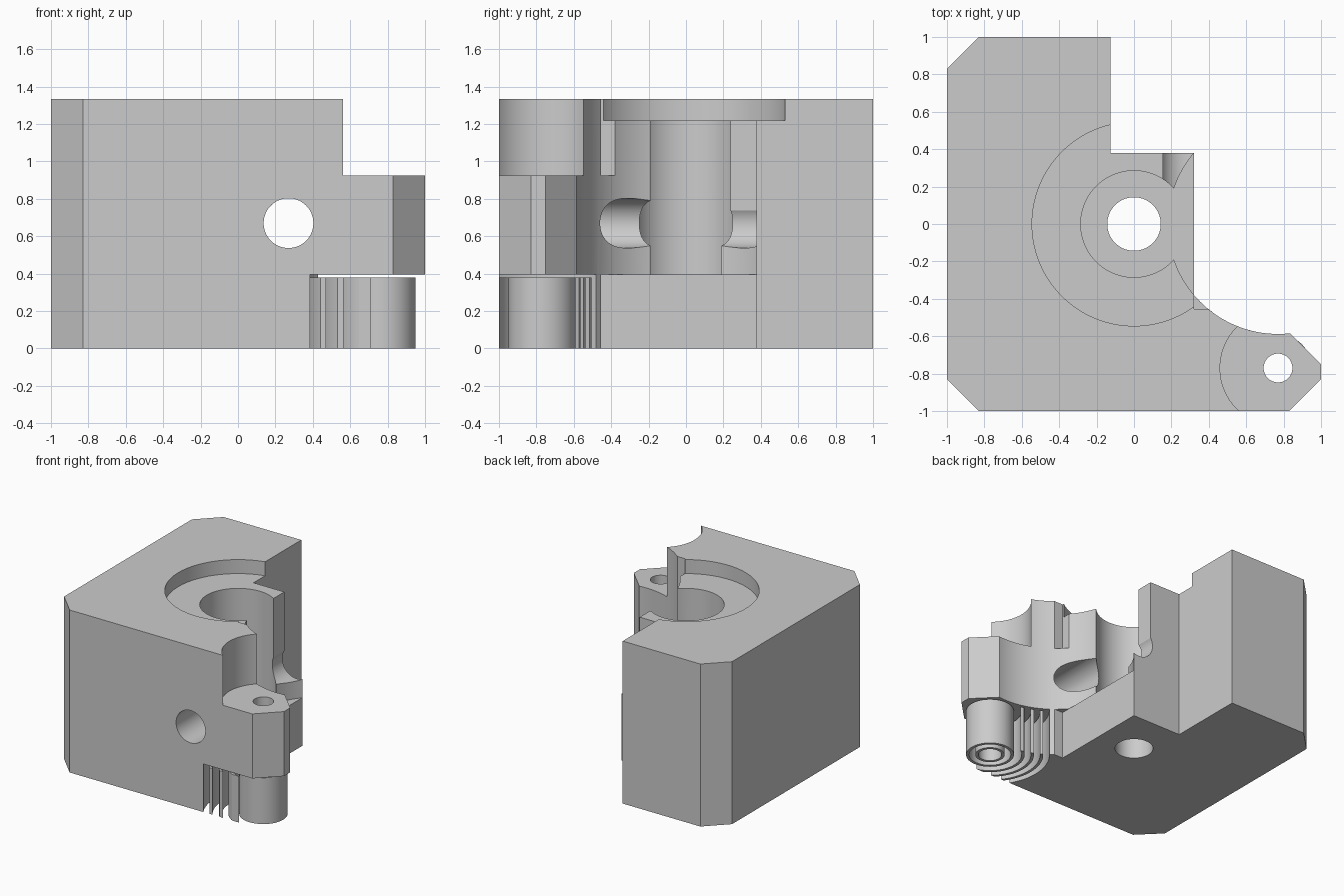
import bpy, bmesh
from math import sin, cos, pi, asin, radians
from mathutils import Matrix, Vector

cube = bpy.data.objects.get("Cube")
if cube:
    bpy.data.objects.remove(cube, do_unlink=True)

grey = bpy.data.materials.new("plain grey")
grey.use_nodes = True
GREY = (0.6, 0.6, 0.6, 1)
grey.diffuse_color = GREY
grey.node_tree.nodes["Principled BSDF"].inputs["Base Color"].default_value = GREY

HEIGHT, FLOOR, EAR_TOP = 1.335, 0.395, 0.925
OVER = HEIGHT + 0.2
SCREW = (0.77, -0.77)    # axis of the screw ear
ROLLER = (0.77, 0)       # axis of the roller clearance
ROLLER_R = 0.588


def finish(name, bm):
    bmesh.ops.recalc_face_normals(bm, faces=bm.faces)
    mesh = bpy.data.meshes.new(name)
    bm.to_mesh(mesh)
    bm.free()
    mesh.materials.append(grey)
    obj = bpy.data.objects.new(name, mesh)
    bpy.context.collection.objects.link(obj)
    return obj


def prism(name, outline, z0, z1):
    bm = bmesh.new()
    base = bm.faces.new([bm.verts.new((x, y, z0)) for x, y in outline])
    new = bmesh.ops.extrude_face_region(bm, geom=[base])["geom"]
    moved = [v for v in new if isinstance(v, bmesh.types.BMVert)]
    bmesh.ops.translate(bm, verts=moved, vec=(0, 0, z1 - z0))
    return finish(name, bm)


def cylinder(name, centre, r, z0, z1, sides=96):
    ring = [(centre[0] + r * cos(2 * pi * i / sides),
             centre[1] + r * sin(2 * pi * i / sides)) for i in range(sides)]
    return prism(name, ring, z0, z1)


def box(name, x0, x1, y0, y1, z0, z1):
    return prism(name, [(x0, y0), (x1, y0), (x1, y1), (x0, y1)], z0, z1)


def curved_wall(name, inner, outer, z1, limits=None, steps=64):
    """Wall around the screw axis; limits(r) gives its end angles, None closes it."""
    bm = bmesh.new()
    sections = []
    for i in range(steps if limits is None else steps + 1):
        section = []
        for r, z in ((inner, 0), (outer, 0), (outer, z1), (inner, z1)):
            a0, a1 = limits(r) if limits else (0, 2 * pi)
            a = a0 + (a1 - a0) * i / steps
            section.append(bm.verts.new((SCREW[0] + r * cos(a), SCREW[1] + r * sin(a), z)))
        sections.append(section)
    pairs = list(zip(sections, sections[1:]))
    if limits is None:
        pairs.append((sections[-1], sections[0]))
    else:
        bm.faces.new(sections[0])
        bm.faces.new(sections[-1])
    for a, b in pairs:
        for j in range(4):
            k = (j + 1) % 4
            bm.faces.new((a[j], a[k], b[k], b[j]))
    return finish(name, bm)


def select(obj):
    bpy.ops.object.select_all(action="DESELECT")
    obj.select_set(True)
    bpy.context.view_layer.objects.active = obj


def smooth(obj):
    select(obj)
    bpy.ops.object.shade_smooth_by_angle(angle=radians(25))


# Main block with chamfered corners
body = prism("main_block", [
    (-0.83, -1), (0.83, -1), (1, -0.83), (1, -0.75), (0.32, -0.07), (0.32, 0.38),
    (-0.125, 0.38), (-0.125, 1), (-0.83, 1), (-1, 0.83), (-1, -0.83)], 0, HEIGHT)

# Cross hole running front to back
cross = cylinder("cross_hole_cutter", (0, 0), 0.133, -1.5, 1.5)
cross.data.transform(Matrix.Translation(Vector((0.27, 0, 0.67))) @ Matrix.Rotation(pi / 2, 4, "X"))

cutters = [
    cylinder("roller_cutter", ROLLER, ROLLER_R, FLOOR, OVER, 160),
    prism("lower_notch_cutter", [(0.32, -0.455), (0.40, -0.455), (0.44, -0.49),
                                 (0.8, -0.49), (0.8, 0.1), (0.32, 0.1)], -0.2, FLOOR),
    cylinder("support_pocket_cutter", SCREW, 0.448, -0.2, FLOOR, 128),
    cylinder("ear_cutter", SCREW, 0.31, EAR_TOP, OVER),
    box("upper_notch_cutter", 0.32, 0.6, -0.455, -0.2, EAR_TOP, OVER),
    cylinder("counterbore_cutter", (0, 0), 0.545, 1.22, OVER, 128),
    cylinder("main_bore_cutter", (0, 0), 0.285, FLOOR, OVER),
    cylinder("shaft_hole_cutter", (0, 0), 0.143, -0.2, OVER),
    cylinder("screw_hole_cutter", SCREW, 0.077, -0.2, OVER, 48),
    box("back_slot_cutter", 0.155, 0.6, 0, 0.6, 0.67, OVER),
    cross,
]
for cutter in cutters:
    cutter.hide_render = True
    mod = body.modifiers.new("cut", "BOOLEAN")
    mod.operation = "DIFFERENCE"
    mod.solver = "EXACT"
    mod.object = cutter
    select(body)
    bpy.ops.object.modifier_apply(modifier=mod.name)
    bpy.data.objects.remove(cutter, do_unlink=True)
smooth(body)


# Curved support fins between the front face and the roller clearance
def fin_limits(r):
    gap = -SCREW[1]
    back = asin((r * r + gap * gap - ROLLER_R ** 2) / (2 * gap * r))
    front = asin((1 - gap) / r)
    return pi - back, pi + front


for i, r in enumerate((0.378, 0.308, 0.238)):
    smooth(curved_wall(f"support_fin_{i + 1}", r, r + 0.023, 0.38, fin_limits, 32))

# Nested support tubes under the screw ear
smooth(curved_wall("support_tube_outer", 0.157, 0.18, 0.38))
smooth(curved_wall("support_tube_inner", 0.087, 0.11, 0.38))
